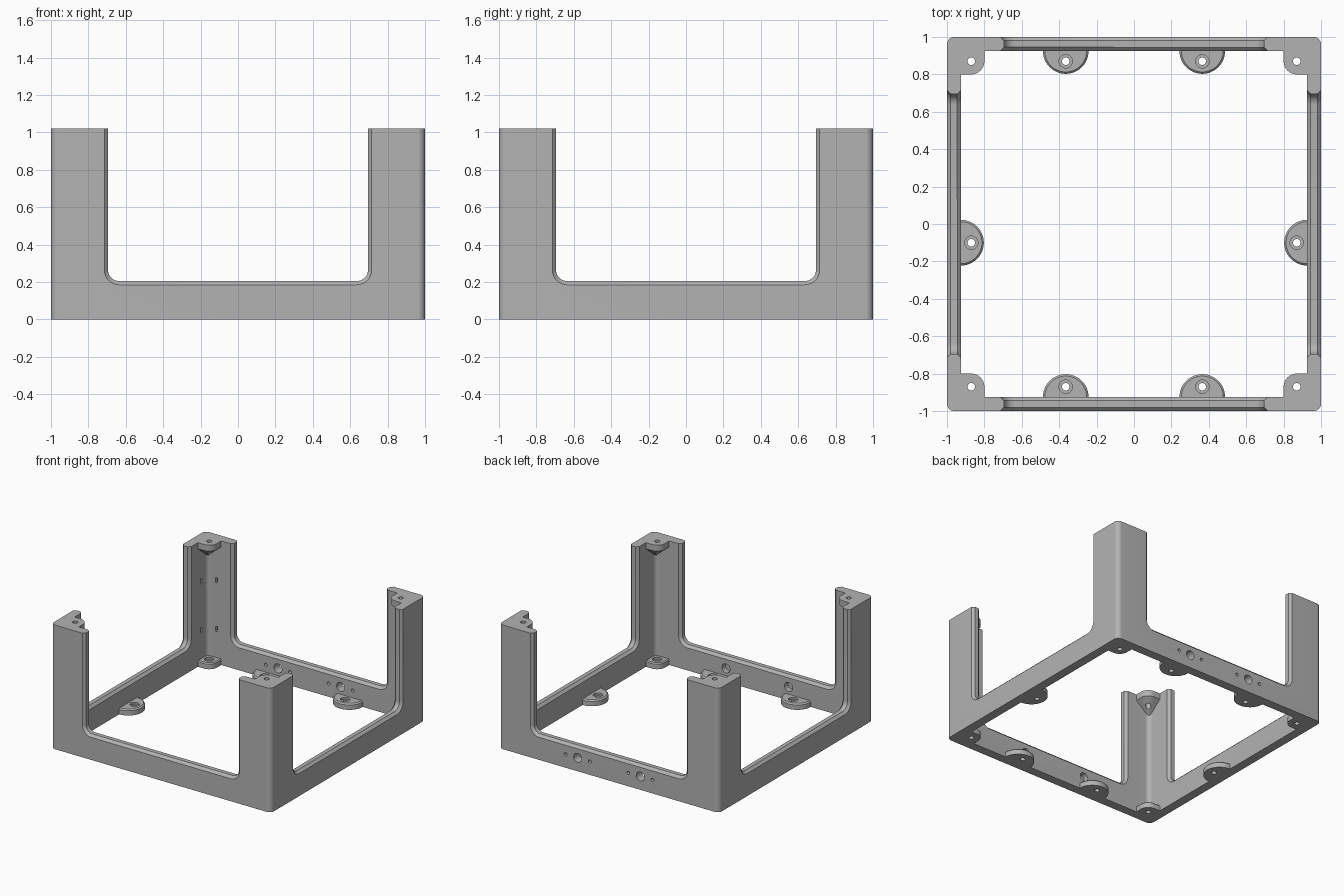
import bpy, bmesh
from math import sin, cos, pi
from mathutils import Matrix, Vector

if "Cube" in bpy.data.objects:
    bpy.data.objects.remove(bpy.data.objects["Cube"], do_unlink=True)

HEIGHT, INNER, TAB_H, BOSS = 1.02, 0.925, 0.05, 0.87
grey = bpy.data.materials.new("mid grey")
grey.use_nodes = True
grey.diffuse_color = (0.45, 0.45, 0.45, 1)
grey.node_tree.nodes["Principled BSDF"].inputs["Base Color"].default_value = grey.diffuse_color


def arc(cx, cy, r, start, end, n=10):
    return [(cx + r * cos(start + (end - start) * i / n),
             cy + r * sin(start + (end - start) * i / n)) for i in range(n + 1)]


def rounded_square(half, r):
    c = half - r
    pts = []
    for k, (sx, sy) in enumerate([(1, 1), (-1, 1), (-1, -1), (1, -1)]):
        pts += arc(sx * c, sy * c, r, k * pi / 2, (k + 1) * pi / 2)
    return pts


def loft(name, rings):
    """Skin a closed solid through matching rings of 3D points."""
    bm = bmesh.new()
    loops = [[bm.verts.new(p) for p in ring] for ring in rings]
    n = len(loops[0])
    for a, b in zip(loops, loops[1:]):
        for i in range(n):
            j = (i + 1) % n
            bm.faces.new((a[i], a[j], b[j], b[i]))
    bm.faces.new(loops[0][::-1])
    bm.faces.new(loops[-1])
    bmesh.ops.recalc_face_normals(bm, faces=bm.faces)
    mesh = bpy.data.meshes.new(name)
    bm.to_mesh(mesh)
    bm.free()
    mesh.materials.append(grey)
    ob = bpy.data.objects.new(name, mesh)
    bpy.context.collection.objects.link(ob)
    return ob


def prism(name, outline, z0, z1):
    return loft(name, [[(x, y, z) for x, y in outline] for z in (z0, z1)])


def rod(p, q, r, n=24):
    """Cylinder cutter from p to q."""
    p, q = Vector(p), Vector(q)
    turn = (q - p).to_track_quat('Z', 'Y')
    ring = [turn @ Vector((r * cos(2 * pi * i / n), r * sin(2 * pi * i / n), 0)) for i in range(n)]
    return loft("hole_cutter", [[p + v for v in ring], [q + v for v in ring]])


def cut(ob, cutters):
    for c in cutters:
        mod = ob.modifiers.new("cut", 'BOOLEAN')
        mod.operation, mod.solver, mod.object = 'DIFFERENCE', 'EXACT', c
        bpy.context.view_layer.objects.active = ob
        bpy.ops.object.modifier_apply(modifier=mod.name)
        bpy.data.objects.remove(c, do_unlink=True)


def opening_cutter(turn):
    """U-shaped window with both edges chamfered, lofted through the wall."""
    rings = []
    for depth, grow in ((1.02, .04), (.98, 0), (.945, 0), (.905, .04)):
        w, low, r = 0.695 + grow, 0.205 - grow, 0.06 + grow
        outline = [(w, 1.2), (-w, 1.2)]
        outline += arc(-w + r, low + r, r, pi, 1.5 * pi)
        outline += arc(w - r, low + r, r, 1.5 * pi, 2 * pi)
        rings.append([turn @ Vector((x, -depth, z)) for x, z in outline])
    return loft("opening_cutter", rings)


# Square frame with four corner posts
frame = prism("frame", rounded_square(1, 0.04), 0, HEIGHT)
cut(frame, [prism("inside_cutter", rounded_square(INNER, 0.035), -0.1, 1.2)])
cut(frame, [opening_cutter(Matrix.Rotation(k * pi / 2, 3, 'Z')) for k in range(4)])

# Connector holes in the back rail, shallow pockets inside the front rail
for x in (-0.285, 0.285):
    cut(frame, [rod((x + d, 0.85, 0.11), (x + d, 1.1, 0.11), r)
                for d, r in ((-.11, .013), (0, .037), (.11, .013))])
    cut(frame, [rod((x, -0.88, 0.11), (x, -0.97, 0.11), 0.037)])

# Blind slots inside the back right post
for z in (0.285, 0.685):
    for on_back in (True, False):
        hx, hy = (.009, .03) if on_back else (.03, .009)
        cx, cy = (-0.845, INNER) if on_back else (-INNER, 0.845)
        box = [(cx + a * hx, cy + b * hy) for a, b in ((-1, -1), (1, -1), (1, 1), (-1, 1))]
        cut(frame, [prism("slot_cutter", box, z - .02, z + .02)])
parts = [frame]

# Screw bosses at the top and bottom of each post
for k in range(4):
    turn = Matrix.Rotation(k * pi / 2, 3, 'Z')
    low = BOSS - 0.07
    outline = [(INNER, INNER), (low, INNER)] + arc(BOSS, BOSS, 0.07, pi, 1.5 * pi) + [(INNER, low)]

    def ring(z, s=1):
        return [turn @ Vector((INNER + (x - INNER) * s, INNER + (y - INNER) * s, z)) for x, y in outline]
    hole = turn @ Vector((BOSS, BOSS, 0))
    top = loft("top_boss", [ring(0.87, 0.04), ring(0.97), ring(HEIGHT)])
    cut(top, [rod(hole + Vector((0, 0, 0.8)), hole + Vector((0, 0, 1.1)), 0.02)])
    foot = loft("bottom_boss", [ring(0), ring(TAB_H - .008), ring(TAB_H, 0.94)])
    cut(foot, [rod(hole - Vector((0, 0, 0.1)), hole + Vector((0, 0, 0.1)), 0.02),
               rod(hole + Vector((0, 0, 0.035)), hole + Vector((0, 0, 0.1)), 0.036)])
    parts += [top, foot]

# Half-round mounting tabs on the four rails: (quarter turns, offset along rail)
for k, offset in ((0, -.365), (0, .365), (2, -.365), (2, .365), (1, -.10), (3, .10)):
    turn = Matrix.Rotation(k * pi / 2, 3, 'Z')
    rings = []
    for z, r in ((0, .122), (TAB_H - .01, .122), (TAB_H, .112)):
        outline = arc(offset, -INNER, r, 0, pi, 28)
        outline += [(offset - r, -INNER - .02), (offset + r, -INNER - .02)]
        rings.append([turn @ Vector((x, y, z)) for x, y in outline])
    tab = loft("mounting_tab", rings)
    hole = turn @ Vector((offset, -BOSS, 0))
    cut(tab, [rod(hole - Vector((0, 0, 0.1)), hole + Vector((0, 0, 0.1)), 0.02),
              rod(hole + Vector((0, 0, 0.035)), hole + Vector((0, 0, 0.1)), 0.036)])
    parts.append(tab)

# Smooth the curved faces, keep the edges crisp
bpy.ops.object.select_all(action='DESELECT')
for ob in parts:
    ob.select_set(True)
bpy.context.view_layer.objects.active = frame
bpy.ops.object.shade_smooth_by_angle(angle=0.5)
